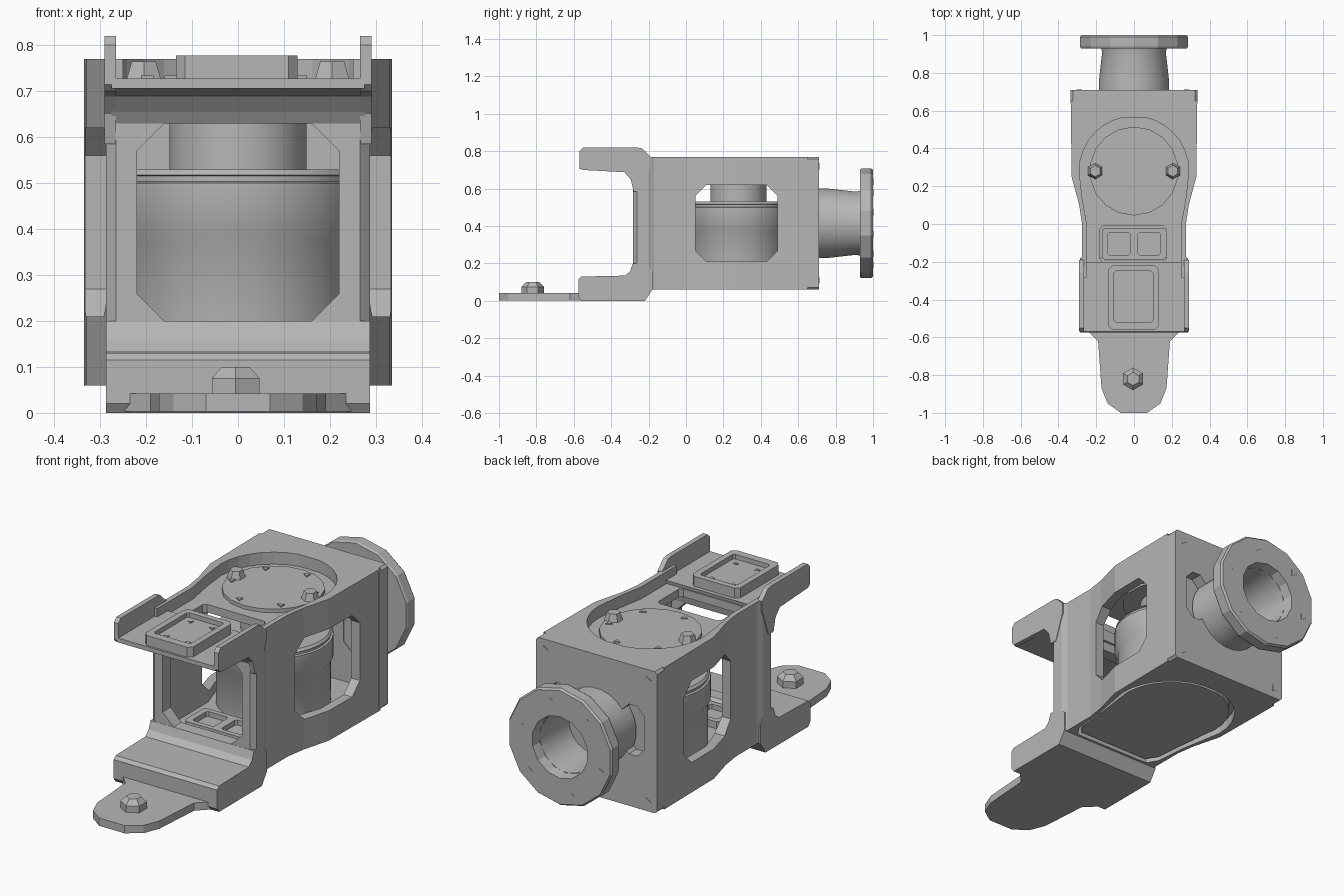
import bpy, bmesh, math
from mathutils import Vector

if "Cube" in bpy.data.objects:
    bpy.data.objects.remove(bpy.data.objects["Cube"], do_unlink=True)

grey = bpy.data.materials.new("mid grey")
grey.use_nodes = True
grey.diffuse_color = (0.47, 0.47, 0.47, 1)
grey.node_tree.nodes["Principled BSDF"].inputs["Base Color"].default_value = (0.47, 0.47, 0.47, 1)


def finish(name, bm, smooth=False):
    bmesh.ops.remove_doubles(bm, verts=bm.verts, dist=1e-5)
    bmesh.ops.recalc_face_normals(bm, faces=bm.faces)
    mesh = bpy.data.meshes.new(name)
    bm.to_mesh(mesh)
    bm.free()
    mesh.materials.append(grey)
    ob = bpy.data.objects.new(name, mesh)
    bpy.context.collection.objects.link(ob)
    if smooth:
        activate(ob)
        bpy.ops.object.shade_smooth_by_angle(angle=math.radians(32))
    return ob


def activate(ob):
    bpy.ops.object.select_all(action='DESELECT')
    ob.select_set(True)
    bpy.context.view_layer.objects.active = ob


def place(axis, u, v, w):
    return Vector({'x': (w, u, v), 'y': (u, w, v), 'z': (u, v, w)}[axis])


def prism(name, pts, axis, a, b):
    """Extrude a 2D outline along an axis from a to b."""
    bm = bmesh.new()
    rings = [[bm.verts.new(place(axis, u, v, w)) for u, v in pts] for w in (a, b)]
    bm.faces.new(rings[0])
    bm.faces.new(rings[1])
    for i in range(len(pts)):
        j = (i + 1) % len(pts)
        bm.faces.new((rings[0][i], rings[0][j], rings[1][j], rings[1][i]))
    return finish(name, bm)


def lathe(name, profile, axis, centre, sides=24, smooth=True):
    """Revolve (radius, height) points about an axis."""
    bm = bmesh.new()
    rings = []
    for r, h in profile:
        angles = [math.tau * (k + 0.5) / sides for k in range(sides)]
        rings.append([bm.verts.new(place(axis, centre[0] + r * math.cos(t),
                                         centre[1] + r * math.sin(t), h)) for t in angles])
    for lo, hi in zip(rings, rings[1:]):
        for k in range(sides):
            n = (k + 1) % sides
            bm.faces.new((lo[k], lo[n], hi[n], hi[k]))
    bmesh.ops.dissolve_degenerate(bm, dist=1e-5, edges=bm.edges)
    return finish(name, bm, smooth)


def disc(name, r, z0, z1, centre, sides=24, axis='z', smooth=True):
    return lathe(name, [(0, z0), (r, z0), (r, z1), (0, z1)], axis, centre, sides, smooth)


def window(u0, u1, v0, v1, c):
    """Rectangle with cut corners."""
    return [(u0 + c, v0), (u1 - c, v0), (u1, v0 + c), (u1, v1 - c),
            (u1 - c, v1), (u0 + c, v1), (u0, v1 - c), (u0, v0 + c)]


def mirrored(half):
    return half + [(-x, y) for x, y in reversed(half)]


def teardrop(front, r):
    """Round at the back around the motor axis, straight-sided to the front."""
    arc = [(r * math.cos(t), HUB[1] + r * math.sin(t))
           for t in (math.pi * k / 16 for k in range(8))]
    return mirrored(front + arc)


def cut(target, *cutters):
    for c in cutters:
        activate(target)
        mod = target.modifiers.new("cut", 'BOOLEAN')
        mod.operation, mod.solver, mod.object = 'DIFFERENCE', 'EXACT', c
        bpy.ops.object.modifier_apply(modifier=mod.name)
        bpy.data.objects.remove(c, do_unlink=True)


HUB = (0, 0.28)      # motor axis
NECK = (0, 0.415)    # neck axis in x and z

# Hollow housing that narrows to the front
housing = prism("housing", mirrored([(0.265, -0.283), (0.287, -0.262), (0.287, -0.2),
                                     (0.275, -0.17), (0.275, 0.0), (0.29, 0.1),
                                     (0.33, 0.25), (0.335, 0.65)]), 'z', 0.06, 0.77)
cut(housing,
    prism("cavity", mirrored([(0.235, -0.22), (0.235, 0.1), (0.285, 0.25), (0.285, 0.64)]),
          'z', 0.16, 0.67),
    prism("front_opening", window(-0.22, 0.22, 0.2, 0.63, 0.06), 'y', -0.4, -0.1),
    prism("side_opening", window(0.05, 0.49, 0.21, 0.62, 0.06), 'x', -0.5, 0.5),
    prism("top_slot", window(-0.18, 0.17, -0.2, -0.01, 0.015), 'z', 0.6, 0.9),
    prism("top_recess", teardrop([(0.25, -0.4), (0.25, 0.0), (0.275, 0.14)], 0.29),
          'z', 0.71, 0.9),
    prism("bottom_recess", teardrop([(0.215, -0.168), (0.25, -0.11), (0.265, 0.06)], 0.305),
          'z', -0.1, 0.11))

# Back plate with openings beside the neck
plate = prism("back_plate", window(-0.335, 0.335, 0.06, 0.77, 0.012), 'y', 0.637, 0.71)
for s in (-1, 1):
    u0, u1 = sorted((s * 0.14, s * 0.265))
    cut(plate, prism("back_opening", window(u0, u1, 0.32, 0.57, 0.04), 'y', 0.5, 0.9))

# Round neck with a bored end flange
lathe("neck", [(0, 0.66), (0.187, 0.66), (0.187, 0.76), (0.17, 0.91), (0.18, 0.95),
               (0.145, 0.95), (0.13, 0.74), (0, 0.74)], 'y', NECK)
lathe("end_flange", [(0.15, 0.93), (0.288, 0.93), (0.293, 0.94), (0.293, 0.99),
                     (0.285, 1.0), (0.155, 1.0), (0.145, 0.93)], 'y', NECK, 14, False)

# Stepped motor inside the housing
lathe("motor", [(0, 0.14), (0.262, 0.14), (0.262, 0.375), (0.274, 0.395), (0.274, 0.5),
                (0.264, 0.503), (0.264, 0.515), (0.27, 0.518), (0.26, 0.53), (0.15, 0.53),
                (0.15, 0.69), (0, 0.69)], 'z', HUB, 32)
disc("top_disc", 0.235, 0.66, 0.728, HUB, 18)
prism("bottom_cover", teardrop([(0.2, -0.155), (0.235, -0.1), (0.25, 0.06)], 0.278),
      'z', 0.07, 0.14)
for s, side in ((1, "left"), (-1, "right")):
    lathe("disc_nut_" + side, [(0, 0.72), (0.045, 0.72), (0.03, 0.765), (0, 0.765)],
          'z', (s * 0.205, 0.28), 6, False)

# Raised frame on the cavity floor beneath the slot
frame = prism("floor_frame", window(-0.17, 0.17, -0.19, -0.02, 0.015), 'z', 0.15, 0.195)
for u in (-0.14, 0.02):
    cut(frame, prism("frame_pocket", window(u, u + 0.12, -0.165, -0.045, 0.01), 'z', 0.17, 0.3))

# Lower arm with its sweep up into the housing
prism("lower_arm", [(-0.575, 0.02), (-0.56, 0.0), (-0.22, 0.0), (-0.18, 0.06), (-0.18, 0.16),
                    (-0.22, 0.2), (-0.284, 0.2), (-0.298, 0.16), (-0.325, 0.135),
                    (-0.56, 0.13), (-0.575, 0.115)], 'x', -0.287, 0.287)

# Tongue and its locating pin
prism("tongue", mirrored([(0.07, -1.0), (0.14, -0.95), (0.172, -0.87), (0.19, -0.62),
                          (0.25, -0.56)]), 'z', 0.003, 0.042)
lathe("tongue_pin", [(0, 0.03), (0.06, 0.03), (0.06, 0.075), (0.035, 0.1), (0, 0.1)],
      'z', (-0.005, -0.82), 6, False)

# Upper arm floor, side rails and pocketed pad
prism("upper_arm", [(-0.57, 0.706), (-0.33, 0.69), (-0.3, 0.655), (-0.284, 0.63),
                    (-0.22, 0.63), (-0.2, 0.728), (-0.57, 0.728)], 'x', -0.275, 0.275)
for s, side in ((1, "left"), (-1, "right")):
    prism("arm_rail_" + side, [(-0.57, 0.715), (-0.555, 0.7), (-0.33, 0.688), (-0.295, 0.65),
                               (-0.28, 0.585), (-0.24, 0.585), (-0.19, 0.72),
                               (-0.19, 0.77), (-0.235, 0.815), (-0.26, 0.82), (-0.55, 0.82),
                               (-0.57, 0.8)], 'x', s * 0.265, s * 0.29)
pad = prism("arm_pad", window(-0.135, 0.13, -0.56, -0.22, 0.02), 'z', 0.72, 0.778)
cut(pad, prism("pad_pocket", window(-0.105, 0.1, -0.52, -0.25, 0.01), 'z', 0.755, 0.9))

# Small three-sided screw heads
for k in range(6):
    t = math.tau * (k + 0.25) / 6
    c, s = math.cos(t), math.sin(t)
    disc(f"flange_screw_{k}", 0.02, 0.995, 1.0015, (0.23 * c, NECK[1] + 0.23 * s), 3, 'y', False)
    disc(f"disc_screw_{k}", 0.018, 0.72, 0.734, (0.2 * c, HUB[1] + 0.2 * s), 3, 'z', False)
for x in (-1, 1):
    for k, z in enumerate((0.11, 0.72)):
        disc(f"plate_screw_{x}_{k}", 0.02, 0.705, 0.713, (0.285 * x, z), 3, 'y', False)
    for k, y in enumerate((-0.48, -0.29)):
        disc(f"pad_screw_{x}_{k}", 0.014, 0.75, 0.759, (0.06 * x, y), 3, 'z', False)
